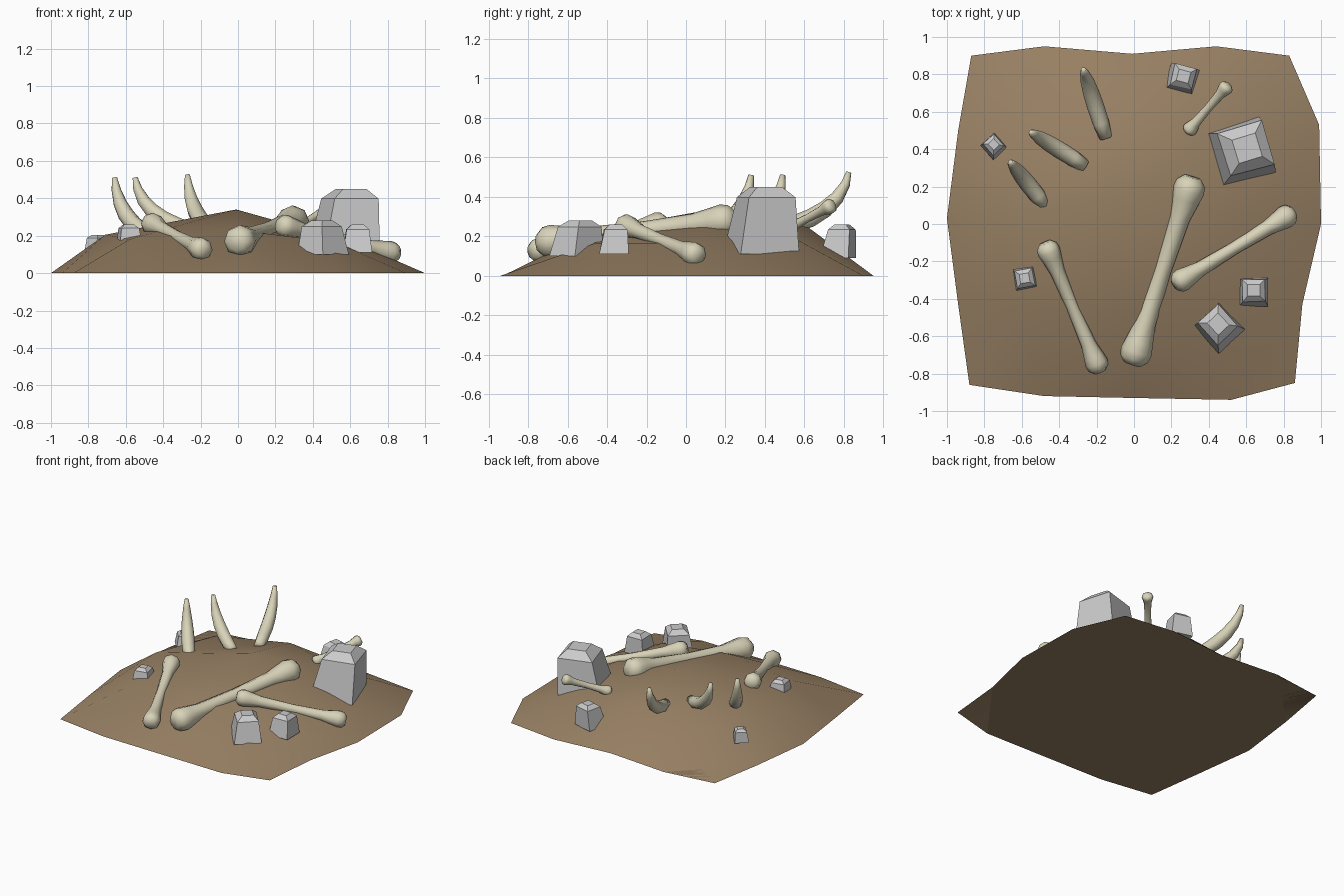
import bpy, bmesh, math
from mathutils import Vector, Matrix

if "Cube" in bpy.data.objects:
    bpy.data.objects.remove(bpy.data.objects["Cube"])


def material(name, color):
    m = bpy.data.materials.new(name)
    m.diffuse_color = (*color, 1)
    m.use_nodes = True
    m.node_tree.nodes["Principled BSDF"].inputs["Base Color"].default_value = m.diffuse_color
    return m


EARTH = material("earth", (0.31, 0.215, 0.125))
BONE = material("bone", (0.69, 0.65, 0.48))


def finish(bm, name, mat=None, smooth=True):
    bmesh.ops.recalc_face_normals(bm, faces=bm.faces)
    me = bpy.data.meshes.new(name)
    bm.to_mesh(me)
    bm.free()
    ob = bpy.data.objects.new(name, me)
    bpy.context.collection.objects.link(ob)
    if mat:
        me.materials.append(mat)
    for p in me.polygons:
        p.use_smooth = smooth
    return ob


def tube(name, points, radii, sides=8):
    """Closed round tube with a radius at each path point."""
    bm = bmesh.new()
    pts = [Vector(p) for p in points]
    rings = []
    for i, (p, r) in enumerate(zip(pts, radii)):
        d = pts[min(i + 1, len(pts) - 1)] - pts[max(i - 1, 0)]
        q = d.to_track_quat('Z', 'Y')
        rings.append([bm.verts.new(p + q @ Vector((r * math.cos(a), r * math.sin(a), 0)))
                      for a in (2 * math.pi * k / sides for k in range(sides))])
    for a, b in zip(rings, rings[1:]):
        for k in range(sides):
            j = (k + 1) % sides
            bm.faces.new((a[k], a[j], b[j], b[k]))
    bm.faces.new(rings[0])
    bm.faces.new(rings[-1])
    return finish(bm, name, BONE)


# earth mound: 4 x 4 patch on a flat base
mound_rows = [
    [(-.88, -.86, 0), (-.48, -.92, 0), (-.01, -.93, 0), (.52, -.94, 0), (.86, -.85, 0)],
    [(-.94, -.43, 0), (-.58, -.45, .18), (0, -.46, .23), (.52, -.46, .165), (.90, -.43, 0)],
    [(-1, .03, 0), (-.71, .04, .205), (-.01, .15, .34), (.62, .05, .165), (1, 0, 0)],
    [(-.94, .50, 0), (-.56, .54, .18), (0, .62, .245), (.52, .55, .19), (.99, .53, 0)],
    [(-.87, .90, 0), (-.48, .95, 0), (-.01, .91, 0), (.44, .95, 0), (.83, .90, 0)],
]
bm = bmesh.new()
grid = [[bm.verts.new(p) for p in row] for row in mound_rows]
for j in range(4):
    for i in range(4):
        bm.faces.new((grid[j][i], grid[j][i + 1], grid[j + 1][i + 1], grid[j + 1][i]))
rim = grid[0] + [grid[j][4] for j in (1, 2, 3)] + grid[4][::-1] + [grid[j][0] for j in (3, 2, 1)]
bm.faces.new(rim[::-1])
mound = finish(bm, "earth_mound", EARTH)
for e in mound.data.edges:  # crisp rim between slope and base
    e.use_edge_sharp = all(mound.data.vertices[v].co.z < .001 for v in e.vertices)

# long bones: ends and knob radii
PROFILE = [(0, .55), (.03, .92), (.07, 1), (.12, .88), (.22, .65), (.5, .54),
           (.78, .65), (.88, .88), (.93, 1), (.97, .92), (1, .55)]
bones = [
    ((-.01, -.75, .165), (.315, .25, .285), .085),
    ((-.475, -.10, .27), (-.18, -.79, .12), .062),
    ((.215, -.325, .26), (.855, .065, .10), .062),
    ((.285, .49, .225), (.505, .745, .36), .04),
]
for n, (a, b, r) in enumerate(bones):
    a, b = Vector(a), Vector(b)
    tube(f"long_bone_{n + 1}", [a.lerp(b, t) for t, _ in PROFILE], [r * s for _, s in PROFILE])

# curved ribs: sweep outward, then up
ribs = [
    ((-.15, .46, .245), (-.27, .825, .525)),
    ((-.26, .31, .24), (-.55, .49, .51)),
    ((-.475, .10, .215), (-.66, .33, .51)),
]
for n, (a, b) in enumerate(ribs):
    a, b = Vector(a), Vector(b)
    path = []
    for t in (0, .15, .33, .5, .67, .85, 1):
        ang = t * math.pi / 2
        p = a.lerp(b, 0.85 * math.sin(ang) + 0.15 * t)
        p.z = a.z + (b.z - a.z) * (0.8 * (1 - math.cos(ang)) + 0.2 * t)
        path.append(p)
    tube(f"rib_{n + 1}", path, [.034, .044, .046, .043, .036, .025, .014])

# rocks: centre x, y, bottom z, top z, width x, width y, turn, top shift x, y
rocks = [
    (.565, .38, .11, .45, .31, .31, 17, .04, .025),
    (.255, .77, .09, .26, .155, .15, -15, .01, .02),
    (-.75, .415, .11, .205, .10, .105, 42, 0, .01),
    (-.58, -.29, .16, .26, .12, .12, 9, -.005, 0),
    (.455, -.555, .10, .28, .19, .20, 43, -.005, .02),
    (.64, -.365, .11, .26, .155, .15, 0, 0, .01),
]
for n, (x, y, z0, z1, w, d, turn, sx, sy) in enumerate(rocks):
    bm = bmesh.new()
    bmesh.ops.create_cube(bm, size=1)
    rot = Matrix.Rotation(math.radians(turn), 4, 'Z')
    for v in bm.verts:
        top = v.co.z > 0
        k = 0.76 if top else 1.0
        p = rot @ Vector((v.co.x * w * k, v.co.y * d * k, 0))
        v.co = (x + p.x + (sx if top else 0), y + p.y + (sy if top else 0), z1 if top else z0)
    # broken upper edges
    bmesh.ops.bevel(bm, geom=[e for e in bm.edges if min(v.co.z for v in e.verts) > z0 + .01],
                    offset=w * .17, segments=1, affect='EDGES')
    finish(bm, f"rock_{n + 1}", smooth=False)
